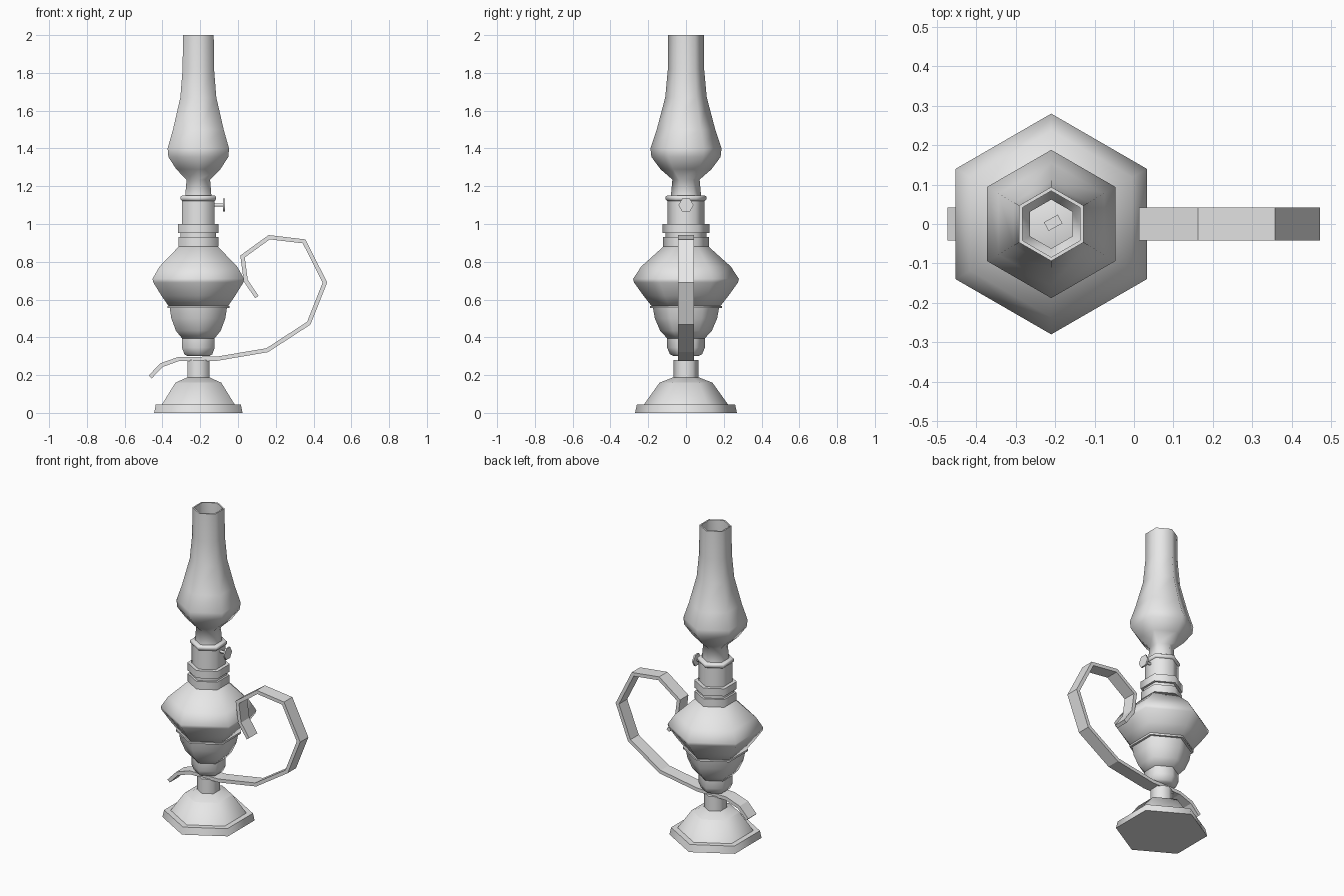
import bpy
import bmesh
import math
from mathutils import Matrix, Vector

cube = bpy.data.objects.get("Cube")
if cube:
    bpy.data.objects.remove(cube, do_unlink=True)

AXIS_X = -0.21
SIDES = 6

grey = bpy.data.materials.new("light grey")
grey.use_nodes = True
grey.diffuse_color = (0.8, 0.8, 0.8, 1)
grey.node_tree.nodes["Principled BSDF"].inputs["Base Color"].default_value = (0.8, 0.8, 0.8, 1)


def finish(name, bm, sharp_angle):
    """Shade smooth up to the given angle and link the mesh."""
    bmesh.ops.recalc_face_normals(bm, faces=bm.faces)
    for f in bm.faces:
        f.smooth = sharp_angle > 0
    for e in bm.edges:
        e.smooth = e.calc_face_angle(math.pi) < math.radians(sharp_angle)
    mesh = bpy.data.meshes.new(name)
    bm.to_mesh(mesh)
    bm.free()
    mesh.materials.append(grey)
    obj = bpy.data.objects.new(name, mesh)
    bpy.context.collection.objects.link(obj)
    return obj


def lathe(name, profile, hollow=False, matrix=None, sharp_angle=62):
    """Turn (radius, height) points into a six-sided part."""
    bm = bmesh.new()
    rings = []
    for r, z in profile:
        ring = []
        for i in range(SIDES):
            a = math.tau * i / SIDES + math.pi / 2
            ring.append(bm.verts.new((r * math.cos(a), r * math.sin(a), z)))
        rings.append(ring)
    pairs = list(zip(rings, rings[1:]))
    if hollow:
        pairs.append((rings[-1], rings[0]))
    else:
        bm.faces.new(rings[0])
        bm.faces.new(rings[-1])
    for low, high in pairs:
        for i in range(SIDES):
            j = (i + 1) % SIDES
            bm.faces.new((low[i], low[j], high[j], high[i]))
    bm.transform(matrix or Matrix.Translation((AXIS_X, 0, 0)))
    return finish(name, bm, sharp_angle)


def ribbon(name, path, half_width, half_thick):
    """Sweep a flat strip along an (x, z) path with mitred corners."""
    pts = [Vector(p) for p in path]
    bm = bmesh.new()
    rings = []
    for i, p in enumerate(pts):
        d_in = (p - pts[i - 1]).normalized() if i else (pts[1] - p).normalized()
        d_out = (pts[i + 1] - p).normalized() if i < len(pts) - 1 else d_in
        t = (d_in + d_out).normalized()
        n = Vector((-t.y, t.x)) * half_thick / t.dot(d_in)
        rings.append([bm.verts.new((p.x + s * n.x, w, p.y + s * n.y))
                      for s, w in ((1, half_width), (1, -half_width),
                                   (-1, -half_width), (-1, half_width))])
    bm.faces.new(rings[0])
    bm.faces.new(rings[-1])
    for a, b in zip(rings, rings[1:]):
        for i in range(4):
            j = (i + 1) % 4
            bm.faces.new((a[i], a[j], b[j], b[i]))
    return finish(name, bm, 0)


# Foot and stem
lathe("foot_plate", [(0.27, 0), (0.26, 0.045)])
lathe("foot_cone", [(0.222, 0.045), (0.14, 0.16)])
lathe("foot_cap", [(0.14, 0.16), (0.068, 0.188)])
lathe("stem", [(0.067, 0.18), (0.067, 0.28)])

# Cup under the oil tank
lathe("cup_knob", [(0.065, 0.3), (0.085, 0.31), (0.1, 0.345), (0.1, 0.4)])
lathe("cup", [(0.1, 0.395), (0.137, 0.435), (0.165, 0.5), (0.175, 0.557)])
lathe("tank_rim", [(0.19, 0.555), (0.19, 0.567)])

# Oil tank and collars
lathe("oil_tank", [(0.183, 0.567), (0.225, 0.62), (0.275, 0.69), (0.28, 0.71),
                   (0.237, 0.775), (0.12, 0.88)])
lathe("lower_collar", [(0.122, 0.88), (0.122, 0.93)])
lathe("collar_groove", [(0.108, 0.93), (0.108, 0.955)])
lathe("upper_collar", [(0.124, 0.952), (0.124, 1.0)])

# Burner with its rim and wick
lathe("burner", [(0.099, 1.0), (0.099, 1.13)])
lathe("burner_rim", [(0.1, 1.122), (0.108, 1.13), (0.108, 1.145), (0.1, 1.15)])
wick = bmesh.new()
bmesh.ops.create_cube(wick, size=1, matrix=Matrix.Translation((AXIS_X + 0.005, 0.003, 1.17))
                      @ Matrix.Rotation(0.5, 4, "Z") @ Matrix.Diagonal((0.04, 0.025, 0.06, 1)))
finish("wick", wick, 30)

# Open glass chimney with a thin wall
outer = [(0.08, 1.148), (0.072, 1.235), (0.135, 1.29), (0.183, 1.355), (0.188, 1.4),
         (0.155, 1.5), (0.11, 1.67), (0.096, 1.82), (0.094, 2.0)]
inner = [(r - 0.01, z) for r, z in reversed(outer)]
lathe("chimney", outer + inner, hollow=True)

# Wick adjuster on the left side
toward_left = Matrix.Translation((-0.13, 0, 1.1)) @ Matrix.Rotation(math.pi / 2, 4, "Y")
lathe("adjuster_rod", [(0.009, 0), (0.009, 0.052)], matrix=toward_left)
lathe("adjuster_knob", [(0.04, 0.05), (0.04, 0.06)], matrix=toward_left)

# Curled carrying handle
ribbon("handle", [(-0.465, 0.19), (-0.405, 0.253), (-0.315, 0.285), (-0.11, 0.287),
                  (0.155, 0.332), (0.375, 0.475), (0.46, 0.69), (0.35, 0.908),
                  (0.165, 0.93), (0.024, 0.828), (0.041, 0.7), (0.1, 0.613)], 0.042, 0.011)
